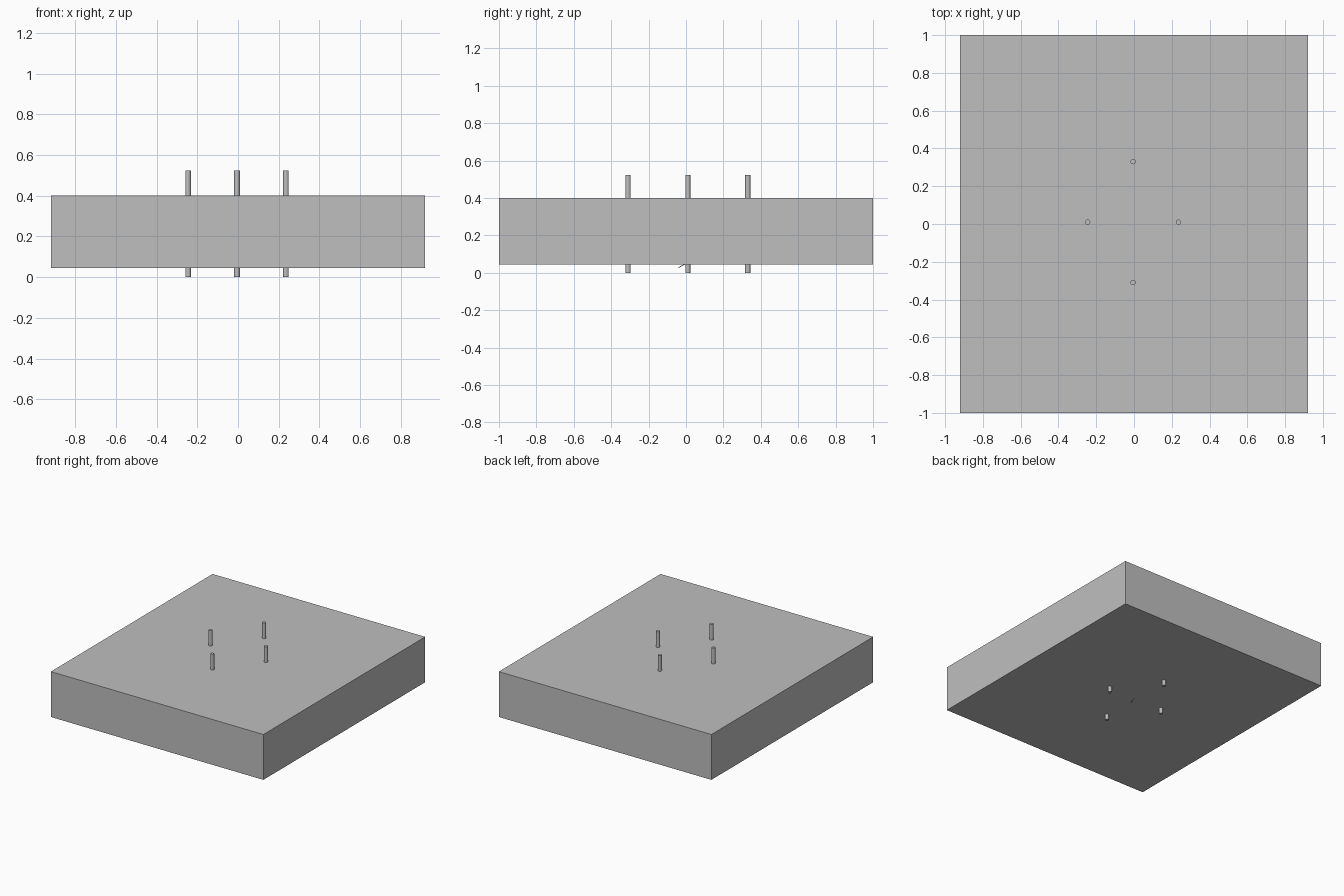
import bpy
from mathutils import Vector

if "Cube" in bpy.data.objects:
    bpy.data.objects.remove(bpy.data.objects["Cube"], do_unlink=True)

# One shared grey
grey = bpy.data.materials.new("plain grey")
grey.use_nodes = True
GREY = (0.52, 0.52, 0.52, 1)
grey.diffuse_color = GREY
grey.node_tree.nodes["Principled BSDF"].inputs["Base Color"].default_value = GREY


def finish(name):
    obj = bpy.context.object
    obj.name = name
    obj.data.materials.append(grey)
    return obj


def rod(name, start, end, radius, sides=12):
    """Flat-sided rod between two points."""
    start, end = Vector(start), Vector(end)
    axis = end - start
    bpy.ops.mesh.primitive_cylinder_add(
        vertices=sides, radius=radius, depth=axis.length,
        location=(start + end) / 2,
        rotation=axis.to_track_quat("Z", "Y").to_euler())
    return finish(name)


# Thick slab
BOTTOM, TOP = 0.045, 0.4
bpy.ops.mesh.primitive_cube_add(size=1, location=(0, 0, (BOTTOM + TOP) / 2))
slab = finish("slab")
slab.scale = (1.84, 2, TOP - BOTTOM)

# Four pins passing through the slab in a diamond
CX, CY = -0.005, 0.01
for name, dx, dy in (("left_pin", 0.24, 0), ("right_pin", -0.24, 0),
                     ("back_pin", 0, 0.32), ("front_pin", 0, -0.32)):
    x, y = CX + dx, CY + dy
    rod(name, (x, y, 0), (x, y, 0.523), 0.014)

# Tiny slanted wire under the middle of the slab
rod("underside_wire", (CX, -0.04, 0.028), (CX, 0, 0.05), 0.002, 6)
